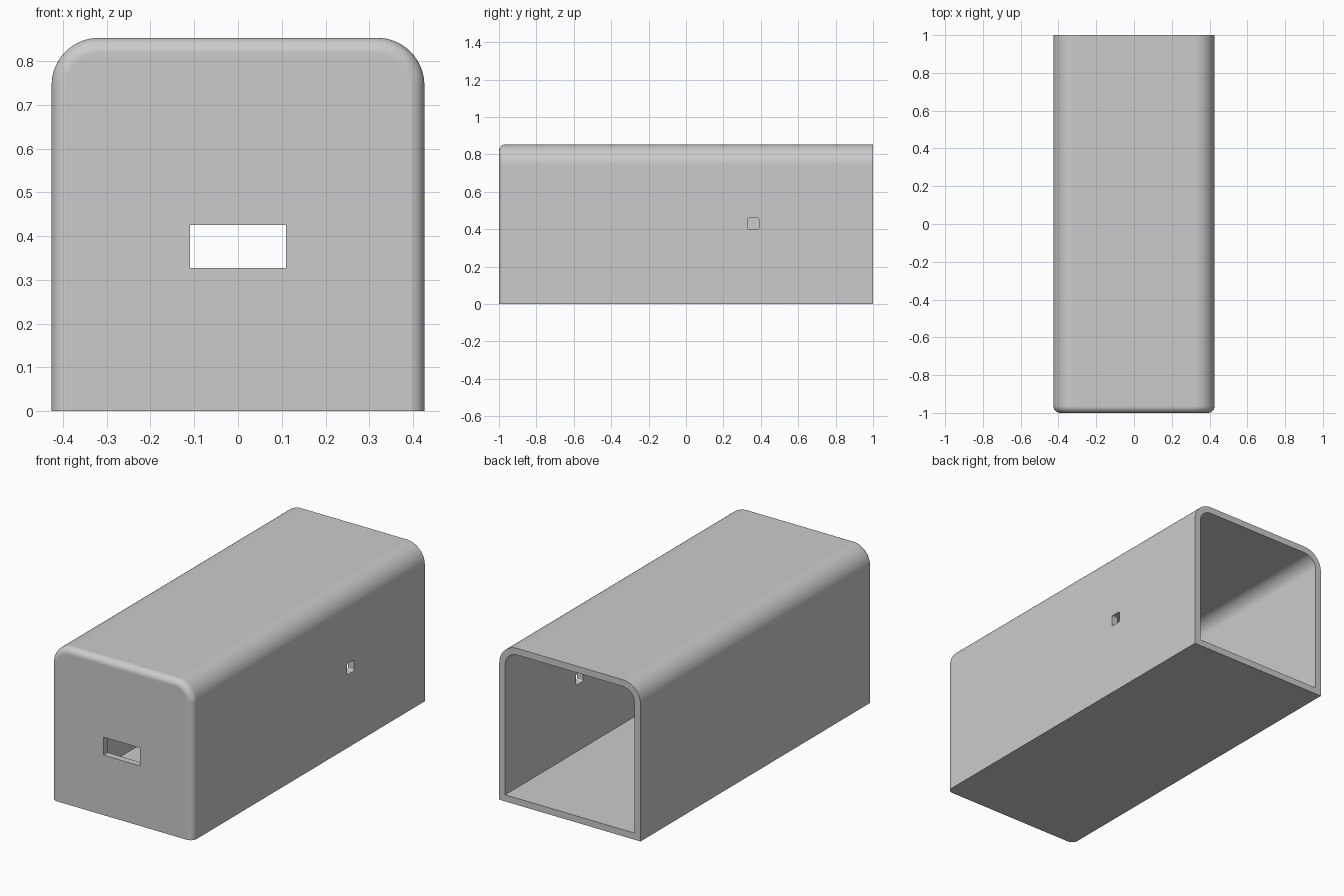
import bpy
import bmesh
from math import sin, cos, pi

default = bpy.data.objects.get("Cube")
if default:
    bpy.data.objects.remove(default, do_unlink=True)

HALF_W, TOP, CORNER = 0.426, 0.853, 0.108
WALL, FILLET = 0.036, 0.035
ARC = 16

grey = bpy.data.materials.new("light grey plastic")
grey.use_nodes = True
colour = (0.6, 0.6, 0.6, 1)
grey.diffuse_color = colour
grey.node_tree.nodes["Principled BSDF"].inputs["Base Color"].default_value = colour


def arch(inset, floor, y):
    """Square-footed section with two rounded top corners."""
    w, top, r = HALF_W - inset, TOP - inset, CORNER - inset
    pts = [(w, y, floor)]
    for side, start in ((1, 0), (-1, pi / 2)):
        for i in range(ARC + 1):
            a = start + pi / 2 * i / ARC
            pts.append((side * (w - r) + r * cos(a), y, top - r + r * sin(a)))
    return pts + [(-w, y, floor)]


# Housing: loft from inner front wall, out round the open back, to outer front
sections = [arch(WALL, WALL, -1 + WALL), arch(WALL, WALL, 1)]
sections.append(arch(0, 0, 1))
steps = 10
for i in range(steps + 1):
    a = pi / 2 * i / steps
    sections.append(arch(FILLET * (1 - cos(a)), 0, -1 + FILLET * (1 - sin(a))))

bm = bmesh.new()
rings = [[bm.verts.new(p) for p in s] for s in sections]
for r1, r2 in zip(rings, rings[1:]):
    n = len(r1)
    for i in range(n):
        j = (i + 1) % n
        bm.faces.new((r1[i], r1[j], r2[j], r2[i]))
bm.faces.new(rings[0])
bm.faces.new(rings[-1])
bmesh.ops.recalc_face_normals(bm, faces=bm.faces)
mesh = bpy.data.meshes.new("housing")
bm.to_mesh(mesh)
bm.free()
mesh.materials.append(grey)
housing = bpy.data.objects.new("housing", mesh)
bpy.context.collection.objects.link(housing)


def cut(name, centre, size, axis=None, radius=0):
    """Cut a box opening, optionally rounding the edges along one axis."""
    cb = bmesh.new()
    bmesh.ops.create_cube(cb, size=1)
    bmesh.ops.scale(cb, vec=size, verts=cb.verts)
    bmesh.ops.translate(cb, vec=centre, verts=cb.verts)
    if radius:
        edges = [e for e in cb.edges
                 if abs((e.verts[0].co - e.verts[1].co).normalized()[axis]) > 0.9]
        bmesh.ops.bevel(cb, geom=edges, offset=radius, segments=4,
                        profile=0.5, affect='EDGES')
    cm = bpy.data.meshes.new(name)
    cb.to_mesh(cm)
    cb.free()
    cm.materials.append(grey)
    cutter = bpy.data.objects.new(name, cm)
    cutter.hide_render = True
    bpy.context.collection.objects.link(cutter)
    mod = housing.modifiers.new(name, 'BOOLEAN')
    mod.operation = 'DIFFERENCE'
    mod.solver = 'EXACT'
    mod.object = cutter
    bpy.ops.object.modifier_apply(modifier=name)
    bpy.data.objects.remove(cutter, do_unlink=True)


for o in bpy.context.selected_objects:
    o.select_set(False)
housing.select_set(True)
bpy.context.view_layer.objects.active = housing

# Front slot and small side hole
cut("front_slot", (0, -1, 0.376), (0.22, 0.2, 0.098))
cut("side_hole", (HALF_W, 0.36, 0.429), (0.2, 0.06, 0.06), axis=0, radius=0.008)

# Smooth curves, crisp edges, flat panels
bpy.ops.object.shade_smooth_by_angle(angle=pi / 6)
weighted = housing.modifiers.new("flat panels", 'WEIGHTED_NORMAL')
weighted.keep_sharp = True
